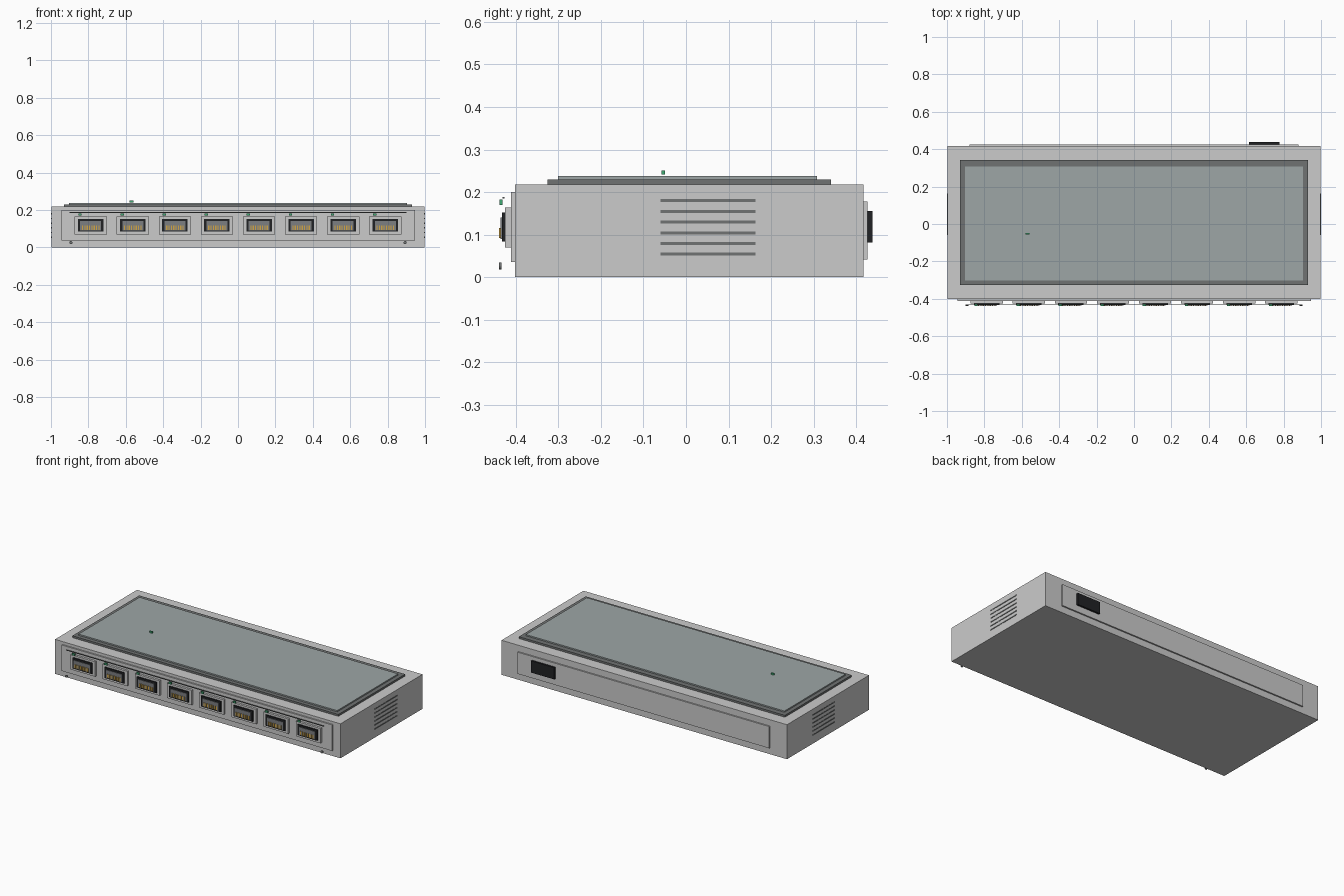
import bpy, bmesh
from mathutils import Matrix, Vector

if "Cube" in bpy.data.objects:
    bpy.data.objects.remove(bpy.data.objects["Cube"])


def material(name, rgb):
    m = bpy.data.materials.new(name)
    m.diffuse_color = (*rgb, 1)
    m.use_nodes = True
    m.node_tree.nodes["Principled BSDF"].inputs["Base Color"].default_value = m.diffuse_color
    return m


DARK = material("dark_plastic", (0.015, 0.016, 0.018))
RIM = material("rim_grey", (0.16, 0.17, 0.17))
LID = material("lid_grey", (0.34, 0.38, 0.38))
METAL = material("socket_grey", (0.2, 0.21, 0.22))
GOLD = material("gold", (0.65, 0.38, 0.06))
GREEN = material("green_light", (0.05, 0.4, 0.17))


def finish(name, bm, mat):
    mesh = bpy.data.meshes.new(name)
    bm.to_mesh(mesh)
    bm.free()
    ob = bpy.data.objects.new(name, mesh)
    bpy.context.collection.objects.link(ob)
    if mat:
        mesh.materials.append(mat)
    return ob


def boxes(name, ranges, mat=None):
    """One object made of axis-aligned boxes given as (x range, y range, z range)."""
    bm = bmesh.new()
    for r in ranges:
        lo, hi = Vector([a[0] for a in r]), Vector([a[1] for a in r])
        m = Matrix.Translation((lo + hi) / 2) @ Matrix.Diagonal((*(hi - lo), 1))
        bmesh.ops.create_cube(bm, size=1, matrix=m)
    return finish(name, bm, mat)


def span(c, w):
    return (c - w / 2, c + w / 2)


# Case, front and back panels
boxes("case", [((-0.998, 0.998), (-0.402, 0.417), (0, 0.218))])
boxes("front_panel", [((-0.945, 0.945), (-0.411, -0.402), (0.036, 0.2))])
boxes("back_panel", [((-0.88, 0.88), (0.417, 0.426), (0.041, 0.178))])

# Stepped lid with its indicator light
boxes("lid_rim", [((-0.93, 0.93), (-0.326, 0.341), (0.218, 0.23))], RIM)
boxes("lid_plate", [((-0.904, 0.904), (-0.301, 0.308), (0.23, 0.238))], LID)
boxes("power_light", [(span(-0.57, 0.02), span(-0.053, 0.008), (0.241, 0.251))], GREEN)

# Power socket on the back
boxes("power_socket", [((0.615, 0.777), (0.426, 0.438), (0.081, 0.155))], DARK)

# Row of network ports
for i in range(8):
    x = (i - 3.5) * 0.225
    n = str(i + 1)
    boxes("port_bezel_" + n, [(span(x, 0.172), (-0.425, -0.411), (0.07, 0.164))])
    boxes("port_housing_" + n, [(span(x, 0.136), (-0.432, -0.425), (0.084, 0.152))], DARK)
    boxes("port_socket_" + n, [(span(x, 0.112), (-0.4355, -0.432), (0.09, 0.14))], METAL)
    boxes("port_pins_" + n, [(span(x + (k - 3.5) * 0.0125, 0.006), (-0.439, -0.4355),
                              (0.092, 0.116)) for k in range(8)], GOLD)
    boxes("port_light_" + n, [(span(x - 0.057, 0.018), (-0.438, -0.431), (0.17, 0.182))], GREEN)

# Thin trim line above the ports
boxes("front_trim", [((-0.9, 0.9), (-0.431, -0.427), (0.185, 0.189))], RIM)

# Vent slats on both ends, small screws at the front corners
for side, s in (("left", -1), ("right", 1)):
    xr = tuple(sorted((s * 0.997, s * 1.0)))
    boxes("vents_" + side, [(xr, (-0.06, 0.163), span(0.054 + k * 0.0252, 0.007))
                            for k in range(6)], RIM)
    bm = bmesh.new()
    m = Matrix.Translation((s * 0.893, -0.436, 0.026)) @ Matrix.Rotation(1.5707963, 4, 'X')
    bmesh.ops.create_cone(bm, cap_ends=True, segments=16, radius1=0.008, radius2=0.008,
                          depth=0.006, matrix=m)
    finish("screw_" + side, bm, RIM)
